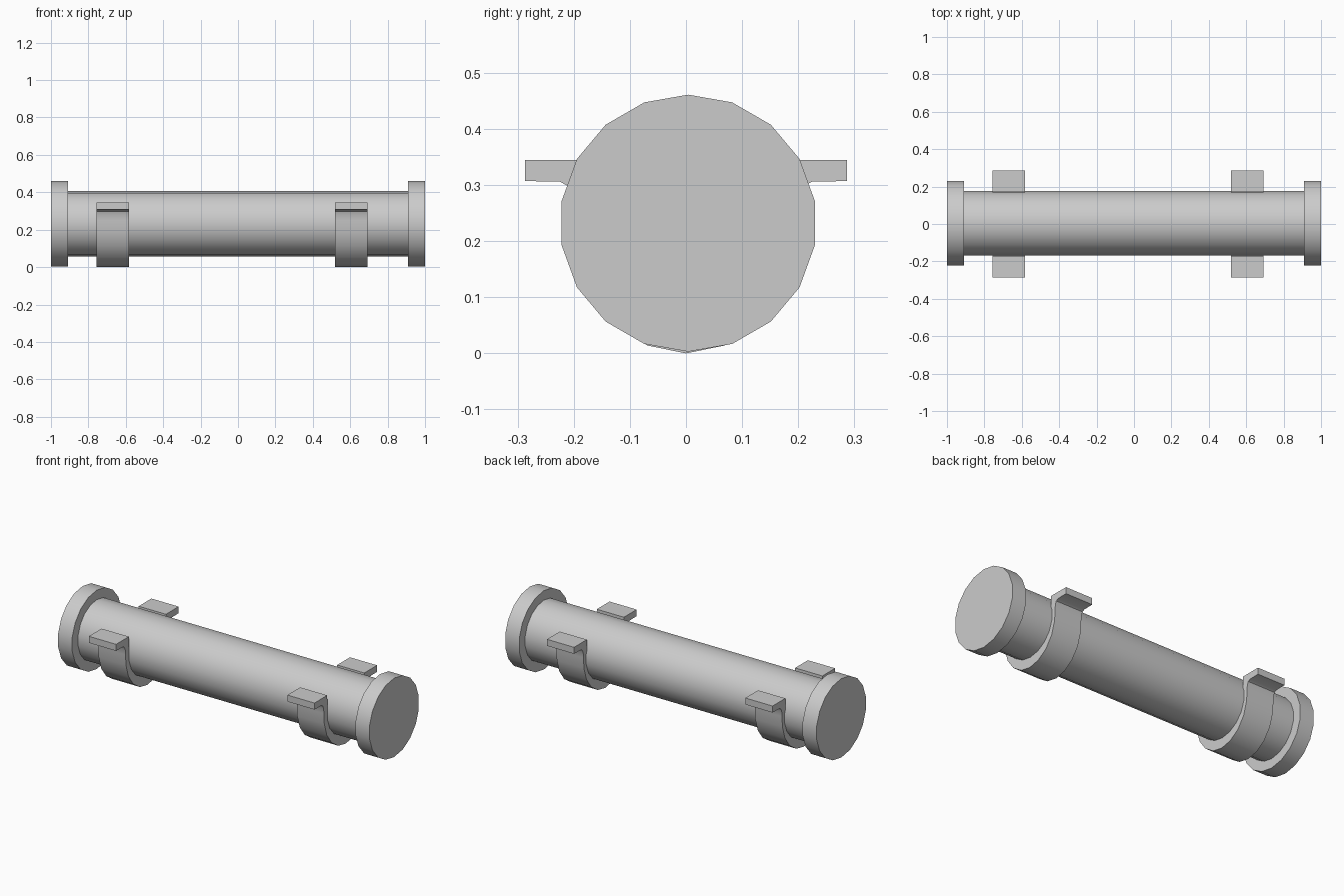
import bpy
from math import radians, sin, cos, pi

if "Cube" in bpy.data.objects:
    bpy.data.objects.remove(bpy.data.objects["Cube"])

CY, CZ = 0.004, 0.232   # pipe axis
SIDES = 18


def prism(name, profile, x0, x1):
    """Extrude a closed (y, z) profile along x."""
    n = len(profile)
    verts = [(x, y, z) for x in (x0, x1) for y, z in profile]
    faces = [(i, (i + 1) % n, n + (i + 1) % n, n + i) for i in range(n)]
    faces += [tuple(reversed(range(n))), tuple(range(n, 2 * n))]
    mesh = bpy.data.meshes.new(name)
    mesh.from_pydata(verts, [], faces)
    obj = bpy.data.objects.new(name, mesh)
    bpy.context.collection.objects.link(obj)
    bpy.context.view_layer.objects.active = obj
    obj.select_set(True)
    bpy.ops.object.mode_set(mode='EDIT')
    bpy.ops.mesh.select_all(action='SELECT')
    bpy.ops.mesh.normals_make_consistent(inside=False)
    bpy.ops.object.mode_set(mode='OBJECT')
    bpy.ops.object.shade_smooth_by_angle(angle=radians(35))
    obj.select_set(False)
    return obj


def circle(r):
    return [(CY + r * sin(2 * pi * i / SIDES), CZ + r * cos(2 * pi * i / SIDES))
            for i in range(SIDES)]


# Pipe and its end flanges
prism("pipe", circle(0.174), -0.95, 0.95)
prism("left_flange", circle(0.229), -1.0, -0.91)
prism("right_flange", circle(0.229), 0.91, 1.0)


# Clamp section: crescent cradle with side tabs, right half then mirrored
def arc(ry, rz, zc):
    return [(ry * sin(radians(a)), zc - rz * cos(radians(a)))
            for a in (0, 20, 40, 60, 80)]


outer = arc(0.2, 0.229, 0.229) + [(0.2, 0.25), (0.203, 0.28), (0.21, 0.298),
                                  (0.225, 0.306), (0.287, 0.307)]
inner = [(0.287, 0.345), (0.17, 0.345)] + arc(0.17, 0.17, CZ)[::-1]
mirror = lambda pts: [(-y, z) for y, z in pts[::-1]]
section = outer + inner + mirror(inner[:-1])[:] + mirror(outer[1:])

for name, x0, x1 in (("left_clamp", -0.757, -0.582), ("right_clamp", 0.518, 0.692)):
    prism(name, section, x0, x1)
